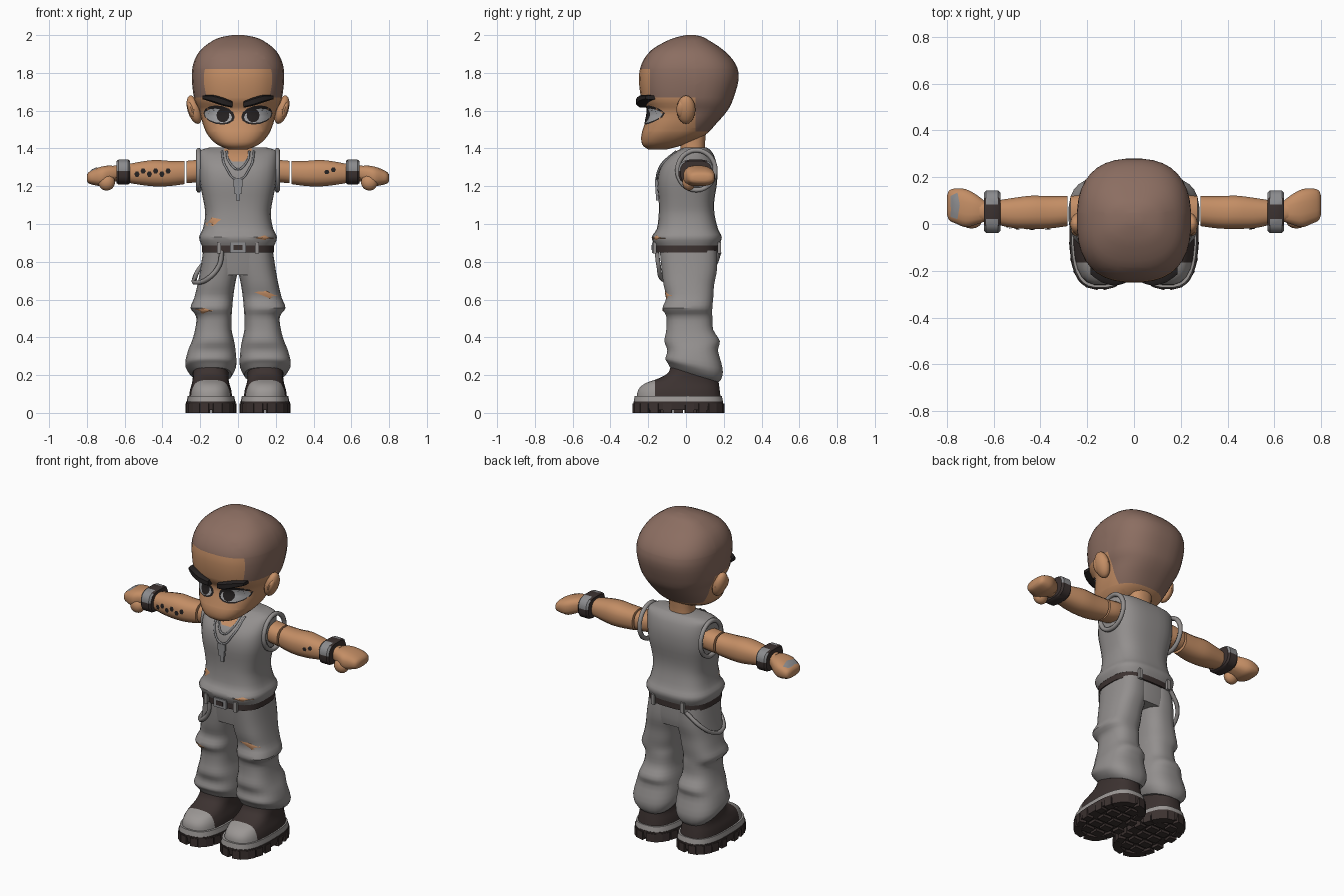
import bpy, bmesh, math
from mathutils import Vector, Matrix
from mathutils.bvhtree import BVHTree

if "Cube" in bpy.data.objects:
    bpy.data.objects.remove(bpy.data.objects["Cube"])


def material(name, *rgb):
    m = bpy.data.materials.new(name)
    m.use_nodes = True
    m.diffuse_color = (*rgb, 1)
    m.node_tree.nodes["Principled BSDF"].inputs["Base Color"].default_value = (*rgb, 1)
    return m


SKIN = material("skin", .55, .27, .13)
HAIR = material("cropped_hair", .26, .155, .12)
CLOTH = material("grey_cloth", .29, .275, .27)
DARK = material("dark_leather", .045, .032, .03)
RUBBER = material("light_rubber", .33, .31, .30)
METAL = material("metal_grey", .26, .26, .27)
EYE = material("eye_grey", .36, .36, .37)
INK = material("black_ink", .018, .015, .015)

trees, made = {}, []


def finish(name, bm, *mats):
    me = bpy.data.meshes.new(name)
    bm.to_mesh(me)
    for m in mats:
        me.materials.append(m)
    ob = bpy.data.objects.new(name, me)
    bpy.context.collection.objects.link(ob)
    trees[name] = BVHTree.FromBMesh(bm)
    made.append(ob)
    bm.free()


def smooth_rows(rows, steps):
    """Catmull-Rom interpolation between cross-sections."""
    out = []
    for i in range(len(rows) - 1):
        a, b = rows[max(i - 1, 0)], rows[i]
        c, d = rows[i + 1], rows[min(i + 2, len(rows) - 1)]
        for k in range(steps):
            t = k / steps
            out.append([q + t / 2 * (r - p + t * (2*p - 5*q + 4*r - s + t * (3*(q - r) + s - p)))
                        for p, q, r, s in zip(a, b, c, d)])
    return out + [list(rows[-1])]


def loft(name, rows, mats, axis="z", n=24, power=2.4, steps=3, cuts=(), rule=None, warp=None):
    """Rows are (position, u min, u max, v min, v max) along the axis."""
    bm = bmesh.new()
    rings = []
    for t, u0, u1, v0, v1 in smooth_rows(rows, steps):
        ring = []
        for i in range(n):
            a = math.tau * (i + .5) / n
            c, s = math.cos(a), math.sin(a)
            u = (u0 + u1) / 2 + (u1 - u0) / 2 * math.copysign(abs(c) ** (2 / power), c)
            v = (v0 + v1) / 2 + (v1 - v0) / 2 * math.copysign(abs(s) ** (2 / power), s)
            p = Vector((u, v, t) if axis == "z" else (t, u, v))
            ring.append(bm.verts.new(warp(p) if warp else p))
        rings.append(ring)
    for a, b in zip(rings, rings[1:]):
        for i in range(n):
            bm.faces.new((a[i], a[i - 1], b[i - 1], b[i]))
    bm.faces.new(rings[0])
    bm.faces.new(rings[-1])
    bmesh.ops.recalc_face_normals(bm, faces=bm.faces)
    for co, no in cuts:
        bmesh.ops.bisect_plane(bm, geom=bm.verts[:] + bm.edges[:] + bm.faces[:],
                               plane_co=co, plane_no=no)
    bm.normal_update()
    if rule:
        for f in bm.faces:
            f.material_index = int(rule(f.calc_center_median(), f.normal))
    finish(name, bm, *mats)


def project(target, a, b, lift, top=False):
    start, ray = (Vector((a, b, 3)), Vector((0, 0, -1))) if top else (Vector((a, -1, b)), Vector((0, 1, 0)))
    hit, no, _, _ = trees[target].ray_cast(start, ray)
    if hit is None:
        hit, no, _, _ = trees[target].find_nearest(Vector((a, b, 1.3)) if top else Vector((a, -.1, b)))
    return hit - ray * lift


def decal(name, target, outline, mat, lift=.004, top=False):
    """Thin painted patch laid on a surface."""
    bm = bmesh.new()
    n = len(outline)
    ca, cb = (sum(p[k] for p in outline) / n for k in (0, 1))
    rings = [[bm.verts.new(project(target, ca + (a - ca) * k, cb + (b - cb) * k, lift, top))
              for a, b in outline] for k in (1, .66, .33)]
    mid = bm.verts.new(project(target, ca, cb, lift, top))
    for a, b in zip(rings, rings[1:]):
        for i in range(n):
            bm.faces.new((a[i - 1], a[i], b[i], b[i - 1]))
    for i in range(n):
        bm.faces.new((rings[-1][i - 1], rings[-1][i], mid))
    bm.normal_update()
    total = sum((f.normal for f in bm.faces), Vector())
    if (total.z if top else -total.y) < 0:
        bmesh.ops.reverse_faces(bm, faces=bm.faces)
    finish(name, bm, mat)


def oval(x, z, w, h, n=14, tilt=0):
    ring = [(math.cos(math.tau * i / n) * w, math.sin(math.tau * i / n) * h) for i in range(n)]
    return [(x + a, z + b + a * tilt) for a, b in ring]


def cord(name, points, radius, mat, closed=False):
    cu = bpy.data.curves.new(name, "CURVE")
    cu.dimensions, cu.bevel_depth, cu.bevel_resolution, cu.resolution_u = "3D", radius, 1, 6
    sp = cu.splines.new("BEZIER")
    sp.bezier_points.add(len(points) - 1)
    for bp, p in zip(sp.bezier_points, points):
        bp.co, bp.handle_left_type, bp.handle_right_type = p, "AUTO", "AUTO"
    sp.use_cyclic_u = closed
    cu.materials.append(mat)
    bpy.context.collection.objects.link(bpy.data.objects.new(name, cu))


def blocks(name, items, mat):
    """Boxes given as (centre, size, turn about z)."""
    bm = bmesh.new()
    for co, size, turn in items:
        bmesh.ops.create_cube(bm, size=1, matrix=Matrix.Translation(co) @ Matrix.Rotation(turn, 4, "Z")
                              @ Matrix.Diagonal((*size, 1)))
    finish(name, bm, mat)


def ball(name, co, size, mat, turn=0):
    bm = bmesh.new()
    bmesh.ops.create_uvsphere(bm, u_segments=14, v_segments=10, radius=1, matrix=Matrix.Translation(co)
                              @ Matrix.Rotation(turn, 4, "Y") @ Matrix.Diagonal((*size, 1)))
    finish(name, bm, mat)


def even(rows):
    return [(z, -w, w, f, b) for z, w, f, b in rows]


# Head with a shaved hairline
loft("head", even([(1.395, .05, -.2, -.1), (1.42, .11, -.232, -.01), (1.47, .16, -.237, .1),
                   (1.53, .187, -.22, .16), (1.6, .205, -.205, .22), (1.66, .232, -.237, .25),
                   (1.77, .245, -.25, .28), (1.85, .237, -.235, .262), (1.92, .2, -.185, .2),
                   (1.97, .135, -.1, .125), (1.99, .085, -.045, .09), (2, .03, 0, .05)]),
     (SKIN, HAIR), n=36, power=2.5,
     cuts=[((0, 0, 1.82), (0, 0, 1)), ((0, 0, 1.67), (0, 0, 1)), ((0, 0, 1.49), (0, 0, 1)),
           ((0, -.19, 0), (0, 1, 0)), ((0, .05, 0), (0, 1, 0))],
     rule=lambda c, n: c.z > 1.82 or (c.y > -.19 and c.z > 1.67) or (c.y > .05 and c.z > 1.49))
loft("neck", even([(1.32, .09, -.04, .11), (1.4, .072, -.03, .1), (1.52, .075, -.03, .11)]), (SKIN,))

# Tank top, belt and trousers seat
loft("tank_top", even([(.885, .193, -.165, .175), (.93, .207, -.182, .19), (.975, .187, -.155, .17),
                       (1.05, .174, -.145, .152), (1.12, .183, -.145, .15), (1.22, .203, -.152, .165),
                       (1.3, .208, -.135, .165), (1.36, .208, -.085, .15), (1.39, .2, -.04, .13),
                       (1.405, .15, -.01, .11)]), (CLOTH,), n=32, power=2.9)
decal("neckline_skin", "tank_top", [(-.075, 1.4), (-.06, 1.36), (-.03, 1.33), (.03, 1.33), (.06, 1.36), (.075, 1.4)], SKIN)
decal("shirt_tear_right", "tank_top", [(-.19, 1.0), (-.13, .99), (-.09, 1.025), (-.14, 1.035)], SKIN)
decal("shirt_tear_left", "tank_top", [(.09, .925), (.14, .94), (.19, .925), (.14, .915)], SKIN)
loft("belt", even([(.85, .192, -.165, .175), (.9, .192, -.165, .175)]), (DARK,), n=32, power=2.9, steps=1)
loft("trousers_seat", even([(.73, .18, -.12, .155), (.78, .192, -.128, .163), (.87, .185, -.14, .165)]), (CLOTH,), power=2.8)
blocks("belt_buckle", [((0, -.171, .875), (.085, .018, .056), 0)], METAL)
blocks("buckle_centre", [((0, -.181, .875), (.045, .005, .026), 0)], DARK)
blocks("belt_loops", [((x, y, .875), (.022, .018, .062), 0) for x in (-.1, .1) for y in (-.166, .176)], CLOTH)
for label, wide, low in (("upper", .06, 1.29), ("lower", .085, 1.235)):
    pts = [(-wide, 1.385), (-wide * .75, (low + 1.385) / 2 - .01), (0, low), (wide * .75, (low + 1.385) / 2 - .01), (wide, 1.385)]
    cord(label + "_necklace", [project("tank_top", x, z, .005) for x, z in pts], .006, METAL)
blocks("pendant", [(project("tank_top", 0, z, .004), (w, .016, .04), 0)
                   for z, w in ((1.215, .05), (1.18, .036), (1.145, .022))], METAL)
cord("hip_chain", [(-.085, -.155, .86), (-.1, -.145, .78), (-.16, -.125, .71), (-.222, -.04, .69),
                   (-.23, .06, .71), (-.2, .14, .77), (-.12, .175, .85)], .013, CLOTH)


def hem_tilt(p):
    if p.z < .32:
        p.z -= (p.y - .05) * .3 * min(1, (.32 - p.z) / .1)
    return p


for s, side in ((1, "left"), (-1, "right")):
    def across(rows):
        return [(t, *sorted((s * a, s * b)), c, d) for t, a, b, c, d in rows]

    def along(rows):
        return [(s * t, *r) for t, *r in rows]

    def flip(pts):
        return [(s * x, z) for x, z in pts]

    # Face
    ball(side + "_ear", (s * .232, 0, 1.605), (.036, .05, .078), SKIN, s * .3)
    ball(side + "_ear_hollow", (s * .247, -.025, 1.605), (.018, .026, .045), SKIN, s * .3)
    decal(side + "_eye_liner", "head", flip(oval(.1, 1.577, .083, .05, tilt=.12)), INK, .003)
    decal(side + "_eye_white", "head", flip(oval(.104, 1.573, .073, .037, tilt=.12)), EYE, .005)
    decal(side + "_iris", "head", flip(oval(.08, 1.575, .034, .037)), INK, .007)
    loft(side + "_eyebrow", along([(.03, -.25, -.2, 1.615, 1.65), (.08, -.265, -.2, 1.625, 1.67),
                                   (.14, -.25, -.17, 1.645, 1.685), (.187, -.215, -.15, 1.66, 1.68)]),
         (INK,), "x", n=8, power=4, steps=2)

    # Arms, wristbands and fists
    ring = [(s * .208, .055 + .1 * math.cos(a), 1.285 + .105 * math.sin(a))
            for a in (math.tau * i / 12 for i in range(12))]
    cord(side + "_armhole_trim", ring, .014, CLOTH, True)
    loft(side + "_upper_arm", along([(.17, 0, .12, 1.23, 1.345), (.22, -.01, .125, 1.22, 1.34), (.272, -.01, .12, 1.215, 1.335)]),
         (SKIN,), "x", n=16)
    loft(side + "_forearm", along([(.284, -.01, .12, 1.21, 1.335), (.36, -.02, .12, 1.2, 1.335), (.44, -.022, .122, 1.198, 1.34),
                                   (.52, -.018, .112, 1.207, 1.33), (.6, 0, .1, 1.22, 1.315), (.66, .01, .1, 1.225, 1.31)]),
         (SKIN,), "x", n=16)
    loft(side + "_wristband", along([(.572, -.03, .135, 1.215, 1.335), (.582, -.04, .145, 1.208, 1.342),
                                     (.632, -.04, .145, 1.208, 1.342), (.642, -.03, .135, 1.215, 1.335)]),
         (DARK, METAL), "x", n=16, power=3, steps=1, cuts=[((0, 0, 1.28), (0, 0, 1))],
         rule=lambda c, n: c.z > 1.28 and abs(c.y - .053) > .045)
    loft(side + "_hand", along([(.64, .01, .1, 1.235, 1.305), (.68, -.005, .13, 1.215, 1.31), (.72, -.015, .15, 1.2, 1.305),
                                (.76, 0, .153, 1.205, 1.292), (.79, .015, .145, 1.215, 1.275), (.8, .04, .12, 1.23, 1.26)]),
         (SKIN,), "x", n=16, power=2.8)
    ball(side + "_thumb", (s * .695, .015, 1.22), (.045, .035, .043), SKIN, s * .4)

    # Baggy trouser leg with folds
    loft(side + "_trouser_leg", across([(.86, .0, .185, -.14, .165), (.76, 0, .2, -.13, .165), (.68, .015, .215, -.12, .15),
                                        (.61, .025, .232, -.105, .145), (.555, .03, .252, -.125, .14), (.51, .033, .222, -.105, .14),
                                        (.44, .033, .228, -.105, .145), (.38, .02, .245, -.115, .18), (.33, .012, .265, -.1, .17),
                                        (.26, .008, .28, -.11, .195), (.225, .02, .265, -.1, .19), (.2, .035, .24, -.085, .175)]),
         (CLOTH,), power=2.6, warp=hem_tilt)

    # Chunky boots with a pale toe cap
    loft(side + "_boot", across([(.08, .03, .26, -.262, .185), (.12, .035, .255, -.255, .18), (.155, .045, .245, -.22, .175),
                                 (.185, .05, .24, -.14, .17), (.22, .05, .24, -.09, .165), (.29, .06, .23, -.075, .15)]),
         (DARK, RUBBER), power=2.7, cuts=[((0, -.165, 0), (0, 1, 0))], rule=lambda c, n: c.y < -.165)
    loft(side + "_boot_welt", across([(.058, .014, .272, -.278, .197), (.09, .02, .267, -.272, .19)]),
         (RUBBER,), n=32, power=2.8, steps=1)
    loft(side + "_boot_sole", across([(.015, .016, .27, -.272, .192), (.06, .011, .276, -.279, .198)]),
         (DARK,), n=32, power=2.8, steps=1)
    tread = []
    for i in range(20):
        a = math.tau * (i + .5) / 20
        c, k = math.cos(a), math.sin(a)
        tread.append(((s * .143 + .112 * math.copysign(abs(c) ** .72, c), -.04 + .218 * math.copysign(abs(k) ** .72, k), .025),
                      (.044, .046, .05), math.atan2(k * .6, c)))
    tread += [((s * .143 + dx, -.19 + .075 * j, .015), (.06, .05, .03), 0) for j in range(5) for dx in (-.037, .037)]
    blocks(side + "_boot_tread", tread, DARK)

# Trouser rips, forearm tattoos and hand patch
decal("left_knee_rip", "left_trouser_leg", [(.085, .64), (.15, .645), (.21, .62), (.17, .605)], SKIN)
decal("right_knee_rip", "right_trouser_leg", [(-.235, .55), (-.19, .525), (-.13, .54), (-.18, .555)], SKIN)
for i in range(6):
    decal("right_tattoo_%d" % i, "right_forearm", oval(-.37 - .033 * i, 1.272 + .008 * (-1) ** i, .014, .016, 6), INK)
for i in range(2):
    decal("left_tattoo_%d" % i, "left_forearm", oval(.47 + .035 * i, 1.275 + .012 * i, .014, .013, 6), INK)
decal("right_hand_patch", "right_hand", [(-.785, .03), (-.755, .02), (-.745, .08), (-.755, .135), (-.785, .12)], METAL, top=True)

# Smooth shading with crisp edges
bpy.ops.object.select_all(action="DESELECT")
for ob in made:
    ob.select_set(True)
bpy.context.view_layer.objects.active = made[0]
bpy.ops.object.shade_smooth_by_angle(angle=math.radians(35))
